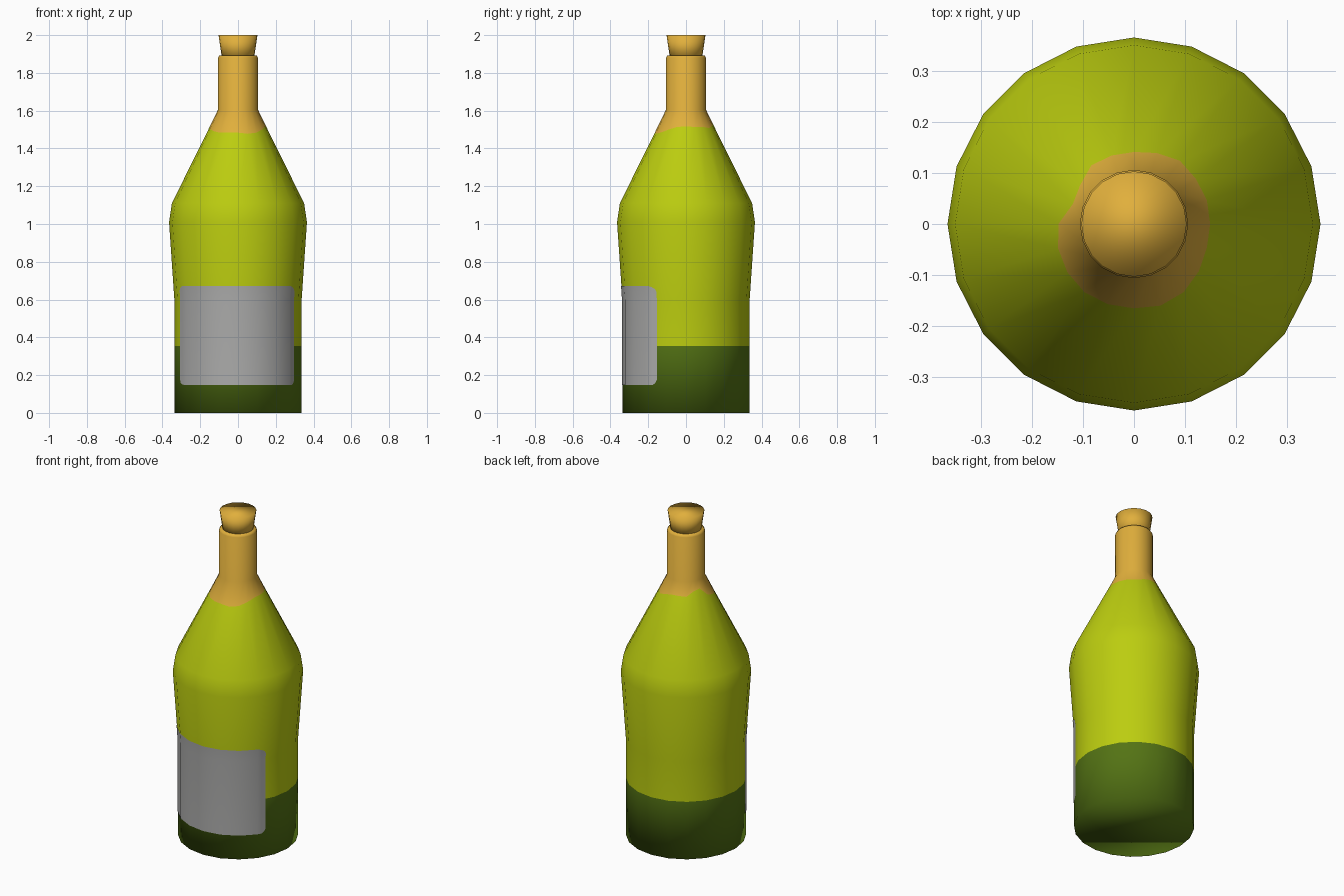
import bpy, bmesh, math

if "Cube" in bpy.data.objects:
    bpy.data.objects.remove(bpy.data.objects["Cube"])

SIDES = 20
STEP = 2 * math.pi / SIDES


def material(name, rgb):
    m = bpy.data.materials.new(name)
    m.diffuse_color = (*rgb, 1)
    m.use_nodes = True
    m.node_tree.nodes["Principled BSDF"].inputs["Base Color"].default_value = m.diffuse_color
    return m


DARK = material("dark_green_glass", (0.088, 0.172, 0.007))
LIME = material("lime_glass", (0.50, 0.61, 0.005))
GOLD = material("gold_foil", (0.75, 0.43, 0.045))
GREY = material("grey_label", (0.41, 0.41, 0.405))


def finish(name, bm, mats):
    """Smooth shading with sharp edges over 40 degrees, then make the object."""
    for f in bm.faces:
        f.smooth = True
    for e in bm.edges:
        if len(e.link_faces) == 2:
            e.smooth = e.calc_face_angle() < math.radians(40)
    me = bpy.data.meshes.new(name)
    bm.to_mesh(me)
    bm.free()
    for m in mats:
        me.materials.append(m)
    ob = bpy.data.objects.new(name, me)
    bpy.context.collection.objects.link(ob)
    return ob


def lathe(name, rings, mats):
    """rings: (radius or list of radii, z or list of z, material of band above)"""
    bm = bmesh.new()
    loops = []
    for r, z, _ in rings:
        rs = r if isinstance(r, list) else [r] * SIDES
        zs = z if isinstance(z, list) else [z] * SIDES
        loops.append([bm.verts.new((rs[i] * math.cos(i * STEP),
                                    rs[i] * math.sin(i * STEP), zs[i]))
                      for i in range(SIDES)])
    for k in range(len(loops) - 1):
        a, b = loops[k], loops[k + 1]
        for i in range(SIDES):
            j = (i + 1) % SIDES
            bm.faces.new((a[i], a[j], b[j], b[i])).material_index = rings[k][2]
    bm.faces.new(loops[0][::-1]).material_index = rings[0][2]
    bm.faces.new(loops[-1]).material_index = rings[-1][2]
    return finish(name, bm, mats)


# Uneven lower edge of the foil, lying on the shoulder cone
foil_r = [0.149, 0.150, 0.150, 0.153, 0.146, 0.141, 0.141, 0.142, 0.130, 0.126,
          0.148, 0.156, 0.161, 0.165, 0.165, 0.165, 0.168, 0.165, 0.157, 0.150]
foil_z = [1.605 - (r - 0.105) * (1.605 - 1.11) / (0.350 - 0.105) for r in foil_r]

# Bottle body: dark base, lime glass, gold neck
lathe("bottle", [
    (0.337, 0, 0), (0.337, 0.355, 1), (0.337, 0.60, 1), (0.365, 1.01, 1),
    (0.350, 1.11, 1), (foil_r, foil_z, 2), (0.106, 1.605, 2),
    (0.106, 1.88, 2), (0.098, 1.893, 2)], [DARK, LIME, GOLD])

# Tapered stopper
lathe("stopper", [(0.084, 1.87, 0), (0.103, 2.0, 0)], [GOLD])


# Label: thin plate with rounded corners wrapped on the front of the body
def body_point(deg, z, offset=0.002):
    """Point on the faceted body; deg is measured from the front."""
    a = math.radians(deg - 90)
    half = STEP / 2
    radius = 0.337 + max(0, z - 0.6) * (0.028 / 0.41)
    r = radius * math.cos(half) / math.cos((a % STEP) - half) + offset
    return (r * math.cos(a), r * math.sin(a), z)


columns = [(-66, 0.175, 0.645), (-65, 0.16, 0.66), (-62, 0.15, 0.67)]
columns += [(d, 0.147, 0.673) for d in range(-54, 55, 18)]
columns += [(58, 0.147, 0.665), (61, 0.158, 0.655), (62.5, 0.175, 0.64)]
bm = bmesh.new()
grid = [[bm.verts.new(body_point(d, z)) for z in (lo, 0.2, 0.6, hi)]
        for d, lo, hi in columns]
for a, b in zip(grid, grid[1:]):
    for k in range(3):
        bm.faces.new((a[k], b[k], b[k + 1], a[k + 1]))
finish("label", bm, [GREY])
